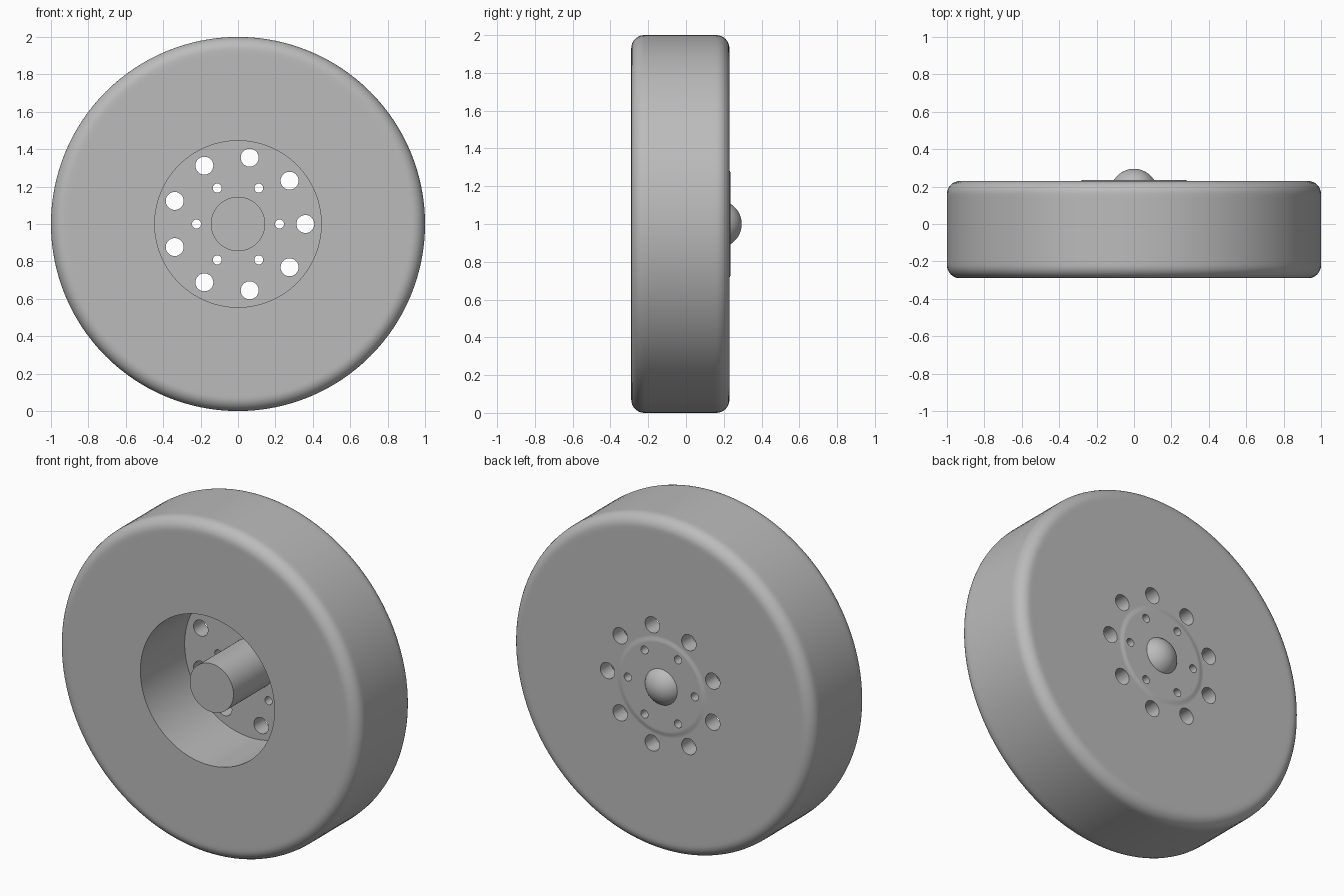
import bpy, bmesh, math
from mathutils import Matrix, Vector

if "Cube" in bpy.data.objects:
    bpy.data.objects.remove(bpy.data.objects["Cube"])

CENTRE = Vector((0, 0, 1))
SEGMENTS = 128

grey = bpy.data.materials.new("wheel_grey")
grey.use_nodes = True
grey.diffuse_color = (0.5, 0.5, 0.5, 1)
grey.node_tree.nodes["Principled BSDF"].inputs["Base Color"].default_value = (0.5, 0.5, 0.5, 1)


def make_object(name, bm):
    bmesh.ops.recalc_face_normals(bm, faces=bm.faces)
    mesh = bpy.data.meshes.new(name)
    bm.to_mesh(mesh)
    bm.free()
    mesh.materials.append(grey)
    obj = bpy.data.objects.new(name, mesh)
    bpy.context.collection.objects.link(obj)
    return obj


def lathe(name, profile, closed):
    """Turn (radius, y) points around the wheel's axis."""
    bm = bmesh.new()
    verts = [bm.verts.new((r, y, CENTRE.z)) for r, y in profile]
    edges = [bm.edges.new(pair) for pair in zip(verts, verts[1:])]
    if closed:
        edges.append(bm.edges.new((verts[-1], verts[0])))
    bmesh.ops.spin(bm, geom=verts + edges, cent=CENTRE, axis=(0, 1, 0),
                   angle=math.tau, steps=SEGMENTS, use_duplicate=False)
    bmesh.ops.remove_doubles(bm, verts=bm.verts, dist=0.0001)
    return make_object(name, bm)


def arc(cx, cy, radius, start, end, steps):
    angles = [math.radians(start + (end - start) * i / steps) for i in range(steps + 1)]
    return [(cx + radius * math.cos(a), cy + radius * math.sin(a)) for a in angles]


def smooth(obj):
    bpy.ops.object.select_all(action="DESELECT")
    obj.select_set(True)
    bpy.context.view_layer.objects.active = obj
    bpy.ops.object.shade_smooth_by_angle(angle=math.radians(35))


# Tyre, recess and hub disc in one turned body, with rounded shoulders
FRONT, BACK, FLOOR, FILLET = -0.29, 0.23, 0.13, 0.07
shoulder = 1 - FILLET
profile = [(0.1, FLOOR), (0.445, FLOOR), (0.445, FRONT), (shoulder - 0.02, FRONT)]
profile += arc(shoulder, FRONT + FILLET, FILLET, -90, 0, 8)
profile += [(1, FRONT + FILLET + 0.02), (1, BACK - FILLET - 0.02)]
profile += arc(shoulder, BACK - FILLET, FILLET, 0, 90, 8)
# Shallow raised centre plate on the back
profile += [(shoulder - 0.02, BACK), (0.3, BACK), (0.285, BACK),
            (0.275, BACK + 0.005), (0.26, BACK + 0.005), (0.1, BACK + 0.005)]
wheel = lathe("wheel_body", profile, closed=True)

# Rings of bolt and vent holes through the hub disc
bm = bmesh.new()
for count, ring_radius, hole_radius in ((9, 0.36, 0.048), (6, 0.222, 0.024)):
    for i in range(count):
        a = math.tau * i / count
        place = Matrix.Translation(
            CENTRE + Vector((ring_radius * math.cos(a), 0.18, ring_radius * math.sin(a))))
        bmesh.ops.create_cone(bm, cap_ends=True, segments=32, radius1=hole_radius,
                              radius2=hole_radius, depth=0.3,
                              matrix=place @ Matrix.Rotation(math.pi / 2, 4, "X"))
cutter = make_object("hole_cutter", bm)
cutter.hide_render = True
cut = wheel.modifiers.new("holes", "BOOLEAN")
cut.object = cutter
cut.operation = "DIFFERENCE"
cut.solver = "EXACT"
bpy.context.view_layer.objects.active = wheel
bpy.ops.object.modifier_apply(modifier=cut.name)
bpy.data.objects.remove(cutter)
smooth(wheel)

# Axle through the disc, ending in a dome on the back
dome_radius, tip = 0.125, 0.295
axle = [(0, -0.25), (0.145, -0.25), (0.145, FLOOR + 0.005), (0.11, FLOOR + 0.005)]
axle += arc(0, tip - dome_radius, dome_radius, 29, 90, 12)
smooth(lathe("axle_with_dome", axle, closed=False))
